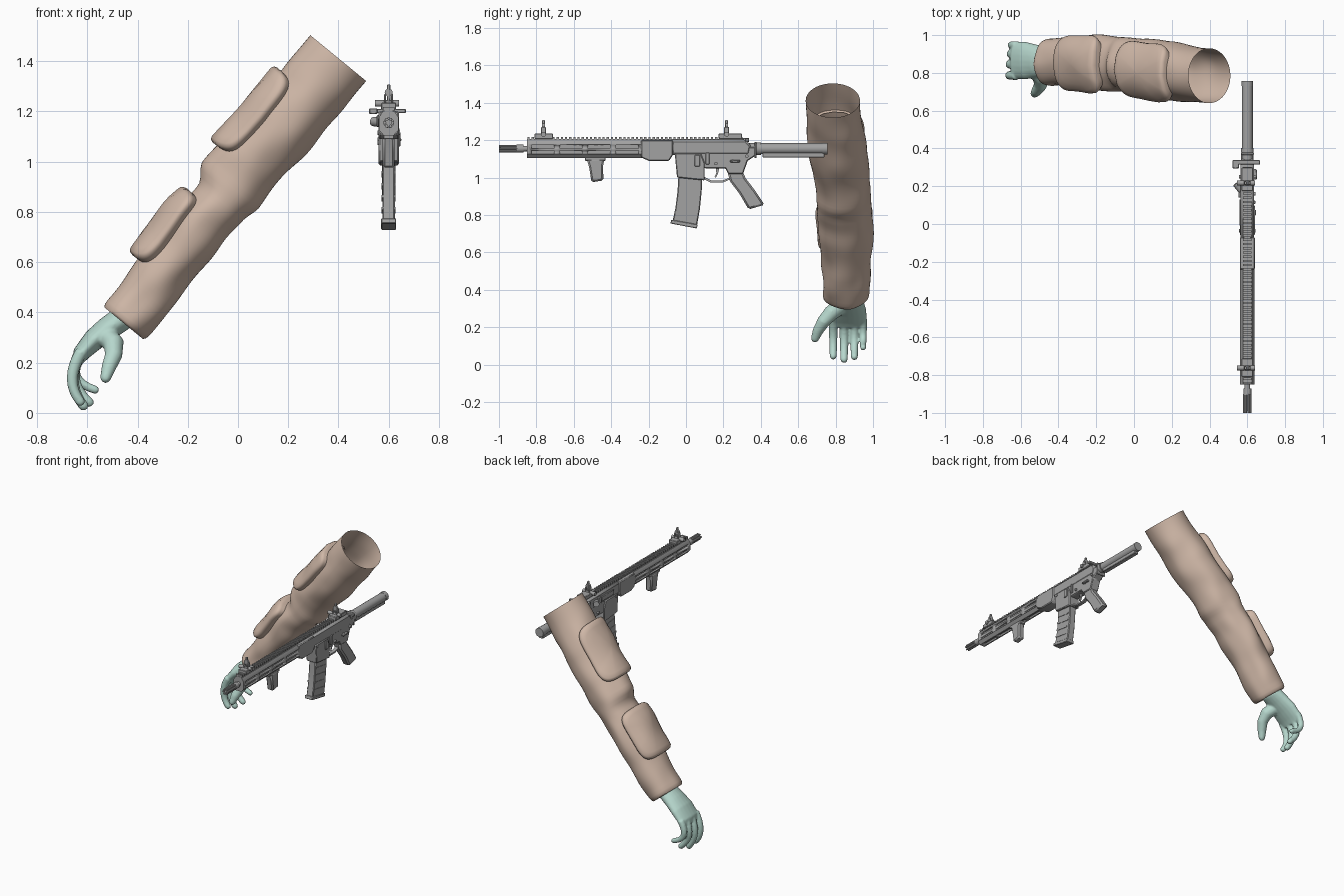
import bpy, bmesh, math
from mathutils import Vector, noise

old = bpy.data.objects.get("Cube")
if old:
    bpy.data.objects.remove(old, do_unlink=True)


def material(name, rgb):
    m = bpy.data.materials.new(name)
    m.use_nodes = True
    m.diffuse_color = (*rgb, 1)
    m.node_tree.nodes["Principled BSDF"].inputs["Base Color"].default_value = (*rgb, 1)
    return m


CLOTH = material("tan cloth", (0.63, 0.48, 0.39))
GLOVE = material("pale teal skin", (0.47, 0.68, 0.61))
METAL = material("grey metal", (0.36, 0.36, 0.36))
GX = 0.6  # rifle centre line


def finish(name, bm, mat=METAL, angle=35, bevel=0):
    bmesh.ops.recalc_face_normals(bm, faces=bm.faces)
    me = bpy.data.meshes.new(name)
    bm.to_mesh(me)
    bm.free()
    ob = bpy.data.objects.new(name, me)
    bpy.context.collection.objects.link(ob)
    me.materials.append(mat)
    bpy.ops.object.select_all(action='DESELECT')
    ob.select_set(True)
    bpy.context.view_layer.objects.active = ob
    bpy.ops.object.shade_smooth_by_angle(angle=math.radians(angle))
    if bevel:
        b = ob.modifiers.new("soft edges", 'BEVEL')
        b.width, b.segments, b.limit_method = bevel, 1, 'ANGLE'
    return ob


def loft(bm, rings, cap_start=True, cap_end=True):
    vs = [[bm.verts.new(p) for p in r] for r in rings]
    n = len(vs[0])
    for a, b in zip(vs, vs[1:]):
        for i in range(n):
            j = (i + 1) % n
            bm.faces.new((a[i], a[j], b[j], b[i]))
    if cap_start:
        bm.faces.new(vs[0][::-1])
    if cap_end:
        bm.faces.new(vs[-1])


def ellipse(c, a, b, n=20):
    return [c + a * math.cos(k * math.tau / n) + b * math.sin(k * math.tau / n) for k in range(n)]


def tube(bm, pts, radii, n=14):
    pts = [Vector(p) for p in pts]
    rings = []
    for i, (p, r) in enumerate(zip(pts, radii)):
        d = (pts[min(i + 1, len(pts) - 1)] - pts[max(i - 1, 0)]).normalized()
        a = d.orthogonal().normalized() if i == 0 else (a - d * a.dot(d)).normalized()
        rings.append(ellipse(p, a * r, d.cross(a) * r, n))
    for step, s in ((0.55, 0.82), (0.9, 0.4)):  # rounded tip
        rings.append(ellipse(p + d * r * step, a * r * s, d.cross(a) * r * s, n))
    loft(bm, rings)


def block(bm, x, y, z):
    loft(bm, [[Vector(p) for p in ((x[0], y[0], h), (x[1], y[0], h), (x[1], y[1], h), (x[0], y[1], h))] for h in z])


def box(name, x, y, z, bevel=0.003):
    bm = bmesh.new()
    block(bm, (GX + x[0], GX + x[1]), y, z)
    return finish(name, bm, bevel=bevel)


def plate(name, half, pts, bevel=0.005):
    """Side profile in y and z, extruded across the rifle."""
    bm = bmesh.new()
    loft(bm, [[Vector((GX + s * half, y, z)) for y, z in pts] for s in (-1, 1)])
    return finish(name, bm, bevel=bevel)


def cyl(name, p0, p1, r, n=20):
    p0, p1 = Vector(p0), Vector(p1)
    d = (p1 - p0).normalized()
    a = d.orthogonal().normalized()
    bm = bmesh.new()
    loft(bm, [ellipse(p, a * r, d.cross(a) * r, n) for p in (p0, p1)])
    return finish(name, bm)


# ---- sleeve: t runs from cuff to shoulder, UP is the outer side of the arm
ALONG, UP, SIDE = Vector((0.634, 0, 0.773)), Vector((-0.773, 0, 0.634)), Vector((0, 1, 0))
CUFF = Vector((-0.445, 0, 0.385))
# t, centre up, radius up, centre y, radius y
SECTIONS = [(0, -.007, .110, .853, .122), (.2, -.004, .113, .857, .133), (.45, .006, .116, .855, .145),
            (.59, -.004, .115, .846, .146), (.67, .007, .143, .84, .147), (.8, .006, .139, .83, .15),
            (1.0, 0, .145, .81, .154), (1.33, -.001, .144, .785, .145)]


def sleeve_point(t, ang, off=0.0, scale=1.0):
    t0 = min(max(t, 0), 1.33)
    for lo, hi in zip(SECTIONS, SECTIONS[1:]):
        if t0 <= hi[0]:
            f = (t0 - lo[0]) / (hi[0] - lo[0])
            f = f * f * (3 - 2 * f)
            _, uc, ur, yc, yr = [p + (q - p) * f for p, q in zip(lo, hi)]
            break
    c, s = math.cos(ang), math.sin(ang)
    fold = 0.012 * noise.noise(Vector((c * 1.3, s * 1.3, t * 6))) * min(1, 5 * (1.33 - t0))
    return (CUFF + ALONG * t + UP * (uc + (ur * scale + off + fold) * c)
            + SIDE * (yc + (yr * scale + off + fold) * s))


bm = bmesh.new()
rows = [(-.005, .55), (-.022, .75), (-.028, .9), (-.018, .97)] + [(1.33 * i / 56, 1) for i in range(57)]
loft(bm, [[sleeve_point(t, k * math.tau / 48, 0, s) for k in range(48)] for t, s in rows], False, False)
finish("sleeve", bm, CLOTH, 70)

# ---- two raised sleeve pockets
for name, t0, t1, a0, a1, h in (("upper_pocket", .755, 1.145, -62, 52, .042), ("lower_pocket", .205, .545, -60, 54, .05)):
    bm = bmesh.new()
    rings = []
    for r, off in ((1, -.015), (1.01, .5), (.985, .8), (.93, .97), (.8, 1), (.6, 1), (.4, 1), (.2, 1), (.04, 1)):
        ring = []
        for k in range(48):
            c, s = math.cos(k * math.tau / 48), math.sin(k * math.tau / 48)
            p, q = [r * math.copysign(abs(w) ** 0.42, w) for w in (c, s)]
            ang = math.radians((a0 + a1) / 2 + q * (a1 - a0) / 2)
            ring.append(sleeve_point((t0 + t1) / 2 + p * (t1 - t0) / 2, ang, off * h if off > 0 else off))
        rings.append(ring)
    loft(bm, rings, False)
    finish(name, bm, CLOTH, 50)

# ---- hand: palm, four curled fingers and thumb fused into one skin
bm = bmesh.new()
palm = [((-.42, .86, .43), .050, .076), ((-.467, .862, .372), .050, .078), ((-.52, .863, .335), .048, .088),
        ((-.575, .865, .29), .044, .1), ((-.625, .867, .235), .034, .1), ((-.64, .867, .205), .022, .085)]
rings = []
for c, thick, wide in palm:
    tilt = Vector((-.66 - .2 * (c[0] < -.6), 0, .75 - .2 * (c[0] < -.6))).normalized()
    rings.append(ellipse(Vector(c), tilt * thick, SIDE * wide))
loft(bm, rings)
for y, tx, tz, r in ((.787, -.628, .045, .022), (.845, -.615, .028, .023), (.9, -.592, .042, .022), (.947, -.568, .092, .019)):
    k, m, e = Vector((-.622, y, .245)), Vector((-.695, y, .13)), Vector((tx, y, tz))
    path = [k * (1 - f) ** 2 + m * 2 * f * (1 - f) + e * f * f for f in [i / 8 for i in range(9)]]
    tube(bm, path, [r * (1.15 - .035 * i) for i in range(9)])
tube(bm, [(-.53, .82, .31), (-.495, .775, .275), (-.495, .735, .23), (-.515, .705, .18), (-.527, .69, .14)],
     (.045, .042, .035, .029, .022))
hand = finish("hand", bm, GLOVE, 80)
rm = hand.modifiers.new("fuse", 'REMESH')
rm.mode, rm.voxel_size, rm.use_smooth_shade = 'VOXEL', 0.006, True
sm = hand.modifiers.new("soften", 'SMOOTH')
sm.factor, sm.iterations = 0.5, 5

# ---- barrel and muzzle
cyl("barrel", (GX, -.99, 1.155), (GX, -.8, 1.155), .015)
cyl("muzzle_collar", (GX, -.905, 1.155), (GX, -.87, 1.155), .021)
for i in range(6):
    a = i * math.tau / 6
    x, z = GX + .0155 * math.cos(a), 1.155 + .0155 * math.sin(a)
    cyl(f"muzzle_prong_{i}", (x, -1, z), (x, -.9, z), .0065, 8)

# ---- handguard with vent slots
bm = bmesh.new()
section = [(.02, 1.105), (.038, 1.125), (.038, 1.178), (.024, 1.2)]
section += [(-x, z) for x, z in reversed(section)]
loft(bm, [[Vector((GX + x, y, z)) for x, z in section] for y in (-.85, -.22)])
guard = finish("handguard", bm)
bm = bmesh.new()
for i in range(4):
    y = (-.825 + .15 * i, -.705 + .15 * i)
    for z in (1.136, 1.166):
        for s in (-1, 1):
            block(bm, sorted((GX + s * .026, GX + s * .06)), y, (z - .009, z + .009))
    block(bm, (GX - .01, GX + .01), y, (1.08, 1.117))
slots = finish("slot_cutter", bm)
slots.hide_render = True
cut = guard.modifiers.new("slots", 'BOOLEAN')
cut.operation, cut.solver, cut.object = 'DIFFERENCE', 'EXACT', slots
bpy.context.view_layer.objects.active = guard
bpy.ops.object.modifier_apply(modifier=cut.name)
bpy.data.objects.remove(slots, do_unlink=True)
plate("handguard_clamp", .04, [(-.24, 1.108), (-.2, 1.09), (-.09, 1.09), (-.07, 1.12), (-.07, 1.2), (-.24, 1.2)])

# ---- toothed top rail
bm = bmesh.new()
block(bm, (GX - .018, GX + .018), (-.85, .31), (1.19, 1.206))
for i in range(52):
    y = -.848 + i * .0223
    block(bm, (GX - .023, GX + .023), (y, y + .012), (1.204, 1.217))
finish("top_rail", bm)

# ---- receiver
plate("upper_receiver", .036, [(-.08, 1.12), (.34, 1.12), (.35, 1.17), (.32, 1.203), (-.08, 1.203)], .012)
plate("lower_receiver", .033, [(-.055, 1.14), (.37, 1.165), (.375, 1.12), (.33, 1.09), (.305, 1.02), (.225, 1.02),
                               (.21, 1.05), (.1, 1.05), (.05, 1.08), (-.05, 1.08)])
plate("magazine_well", .04, [(-.06, 1.13), (.08, 1.13), (.1, 1.08), (.1, .985), (-.048, 1.0)])
box("ejection_cover", (-.042, -.03), (-.01, .13), (1.14, 1.175))
box("shell_deflector", (-.048, -.03), (.14, .17), (1.14, 1.185))
cyl("forward_assist", (.575, .17, 1.155), (.54, .215, 1.16), .019)
box("charging_handle", (-.07, .068), (.315, .338), (1.193, 1.21))
box("handle_latch", (-.078, -.045), (.295, .338), (1.19, 1.212))
box("bolt_catch", (.03, .042), (.105, .125), (1.07, 1.135))
box("magazine_lever", (.036, .046), (.045, .075), (1.06, 1.12))
box("selector", (.03, .05), (.235, .29), (1.082, 1.094))
for i, (y, z) in enumerate(((-.035, 1.115), (.16, 1.075), (.25, 1.088), (.325, 1.115))):
    cyl(f"receiver_pin_{i}", (GX - .044, y, z), (GX + .044, y, z), .009, 12)

# ---- magazine with ribs and floor plate
plate("magazine", .025, [(-.04, 1.02), (.088, 1.02), (.084, .93), (.074, .83), (.058, .74), (-.072, .765),
                         (-.056, .84), (-.045, .93)])
for i in range(4):
    z, s = .955 - i * .048, -.008 * i
    plate(f"magazine_rib_{i}", .028, [(-.036 + s, z + .008), (.07 + s, z - .008), (.07 + s, z - .018), (-.036 + s, z - .002)], 0)
plate("magazine_floor", .03, [(-.078, .775), (.062, .75), (.058, .728), (-.084, .755)], .003)

# ---- trigger, guard and pistol grip
plate("trigger_guard", .012, [(.095, .992), (.13, .975), (.2, .975), (.235, .99), (.235, 1.0), (.195, .985), (.135, .985), (.095, 1.005)], 0)
plate("trigger", .006, [(.16, 1.06), (.18, 1.06), (.172, 1.025), (.16, 1.0), (.153, 1.003), (.162, 1.025)], 0)
plate("pistol_grip", .027, [(.222, 1.03), (.305, 1.03), (.318, .998), (.37, .93), (.42, .855), (.335, .83), (.285, .915), (.235, .98)], .01)

# ---- stock tube
cyl("buffer_tube", (GX, .33, 1.155), (GX, .752, 1.155), .029, 24)
box("tube_ridge", (-.016, .016), (.41, .74), (1.108, 1.145))
box("end_plate", (-.034, .034), (.365, .378), (1.105, 1.19))
cyl("castle_nut", (GX, .378, 1.155), (GX, .402, 1.155), .035, 12)
cyl("tube_cap", (GX, .73, 1.155), (GX, .757, 1.155), .031, 24)

# ---- folding sights
for name, y, base in (("front", -.762, (-.81, -.712)), ("rear", .217, (.175, .3))):
    box(name + "_sight_base", (-.03, .03), base, (1.207, 1.235))
    for s in (-.014, .014):
        box(name + "_sight_wing", (s - .004, s + .004), (y - .014, y + .014), (1.23, 1.27))
    box(name + "_sight_post", (-.007, .007), (y - .008, y + .008), (1.23, 1.307))
    cyl(name + "_sight_aperture", (GX, y - .007, 1.275), (GX, y + .007, 1.275), .016, 16)
    cyl(name + "_sight_knob", (GX - .055, y, 1.232), (GX + .04, y, 1.232), .013, 14)

# ---- vertical foregrip
plate("foregrip_mount", .022, [(-.54, 1.09), (-.43, 1.09), (-.43, 1.11), (-.54, 1.11)], .003)
plate("foregrip", .024, [(-.53, 1.1), (-.436, 1.1), (-.444, 1.06), (-.441, .985), (-.505, .975), (-.517, 1.05)], .009)
